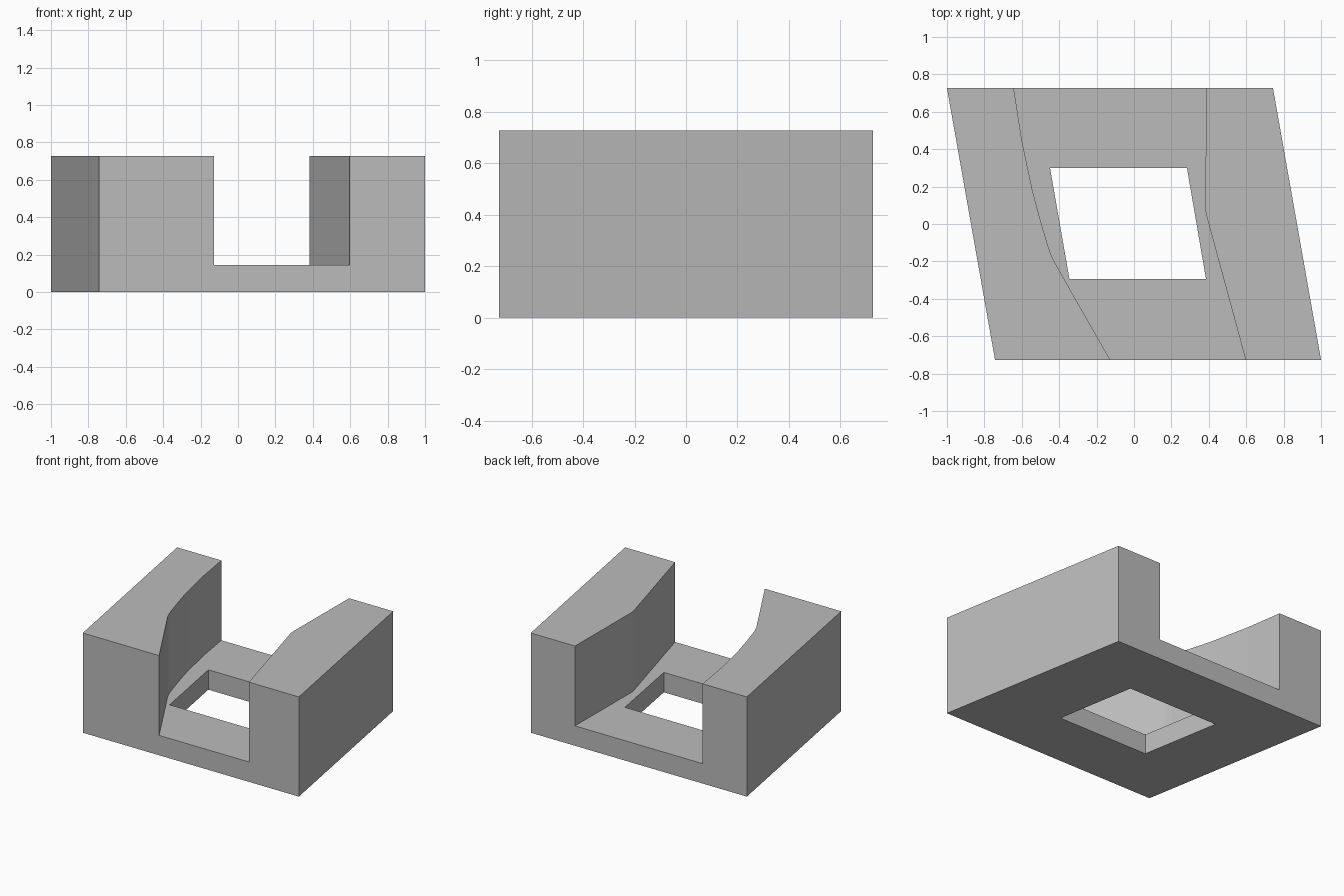
import bpy
import bmesh

if "Cube" in bpy.data.objects:
    bpy.data.objects.remove(bpy.data.objects["Cube"])

HEIGHT, FLOOR, HALF_Y = 0.727, 0.145, 0.727

grey = bpy.data.materials.new("plain grey")
grey.diffuse_color = (0.5, 0.5, 0.5, 1)
grey.use_nodes = True
grey.node_tree.nodes["Principled BSDF"].inputs["Base Color"].default_value = grey.diffuse_color


def prism(name, outline, z0, z1):
    """Upright solid from an xy outline (counter-clockwise)."""
    bm = bmesh.new()
    face = bm.faces.new([bm.verts.new((x, y, z0)) for x, y in outline])
    top = bmesh.ops.extrude_face_region(bm, geom=[face])["geom"]
    for v in top:
        if isinstance(v, bmesh.types.BMVert):
            v.co.z = z1
    bmesh.ops.recalc_face_normals(bm, faces=bm.faces)
    mesh = bpy.data.meshes.new(name)
    bm.to_mesh(mesh)
    bm.free()
    mesh.materials.append(grey)
    obj = bpy.data.objects.new(name, mesh)
    bpy.context.collection.objects.link(obj)
    return obj


def extend(path):
    """Run both ends of a path straight on past the block."""
    (ax, ay), (bx, by) = path[:2]
    (cx, cy), (dx, dy) = path[-2:]
    s, t = 0.1 / abs(by - ay), 0.1 / abs(dy - cy)
    return ([(ax + (ax - bx) * s, ay + (ay - by) * s)] + path
            + [(dx + (dx - cx) * t, dy + (dy - cy) * t)])


# Slanted block
block = prism("slanted_block", [(-0.743, -HALF_Y), (1, -HALF_Y),
                                (0.743, HALF_Y), (-1, HALF_Y)], 0, HEIGHT)

# Bent channel between the two side walls
left_wall = [(-0.643, HALF_Y), (-0.60, 0.45), (-0.543, 0.18), (-0.503, 0.03),
             (-0.465, -0.10), (-0.45, -0.147), (-0.43, -0.195), (-0.127, -HALF_Y)]
right_wall = [(0.597, -HALF_Y), (0.398, 0.005), (0.386, 0.05),
              (0.381, 0.08), (0.387, HALF_Y)]
channel = prism("channel_cutter", extend(left_wall) + extend(right_wall), FLOOR, 1)

# Slanted opening through the floor
opening = prism("floor_opening_cutter", [(-0.345, -0.295), (0.385, -0.295),
                                         (0.283, 0.3), (-0.449, 0.3)], -0.2, 0.4)

for cutter in (channel, opening):
    cut = block.modifiers.new(cutter.name, "BOOLEAN")
    cut.operation = "DIFFERENCE"
    cut.solver = "EXACT"
    cut.object = cutter
    cutter.hide_render = True
    cutter.hide_set(True)
